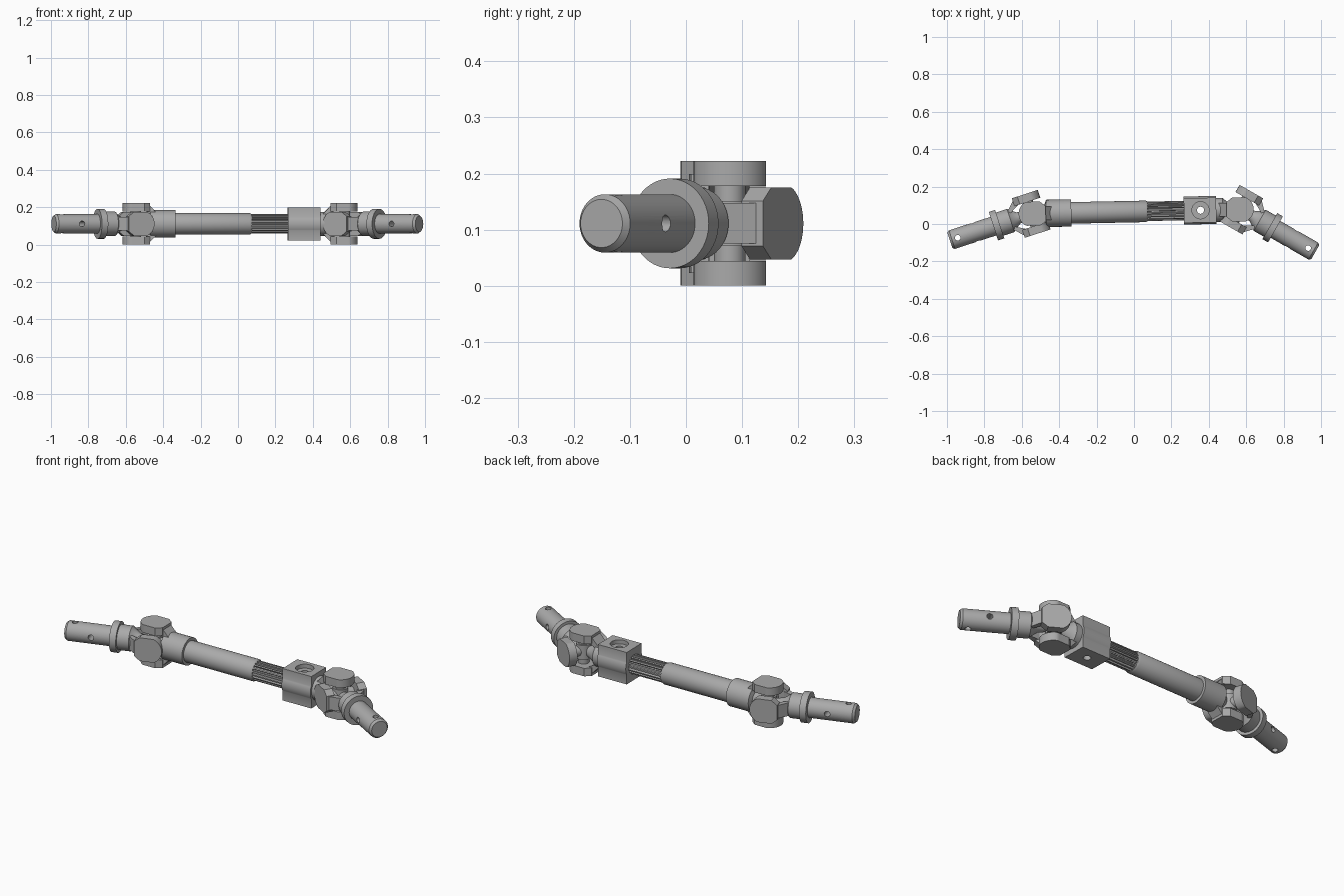
import bpy, bmesh, math
from mathutils import Matrix, Vector

cube = bpy.data.objects.get("Cube")
if cube:
    bpy.data.objects.remove(cube, do_unlink=True)

steel = bpy.data.materials.new("steel grey")
steel.use_nodes = True
steel.diffuse_color = (0.4, 0.4, 0.4, 1)
steel.node_tree.nodes["Principled BSDF"].inputs["Base Color"].default_value = (0.4, 0.4, 0.4, 1)

AXIS_Z = 0.111


def frame(x, y, degrees):
    """Local X runs along a shaft, local Z is up."""
    return Matrix.Translation((x, y, AXIS_Z)) @ Matrix.Rotation(math.radians(degrees), 4, 'Z')


def turn(degrees, axis):
    return Matrix.Rotation(math.radians(degrees), 4, axis)


def finish(name, bm, matrix):
    bmesh.ops.recalc_face_normals(bm, faces=bm.faces)
    mesh = bpy.data.meshes.new(name)
    bm.to_mesh(mesh)
    bm.free()
    mesh.materials.append(steel)
    ob = bpy.data.objects.new(name, mesh)
    bpy.context.collection.objects.link(ob)
    ob.matrix_world = matrix
    return ob


def smooth(ob):
    bpy.ops.object.select_all(action='DESELECT')
    ob.select_set(True)
    bpy.context.view_layer.objects.active = ob
    bpy.ops.object.shade_smooth_by_angle(angle=math.radians(30))


def lathe(name, profile, matrix, steps=48):
    """Turn a (distance, radius) profile about local X."""
    bm = bmesh.new()
    verts = [bm.verts.new((u, 0, r)) for u, r in profile]
    edges = [bm.edges.new(pair) for pair in zip(verts, verts[1:])]
    bmesh.ops.spin(bm, geom=verts + edges, cent=(0, 0, 0), axis=(1, 0, 0),
                   angle=math.tau, steps=steps)
    bmesh.ops.remove_doubles(bm, verts=bm.verts, dist=1e-5)
    return finish(name, bm, matrix)


def rod(name, start, end, radius, matrix, steps=32):
    return lathe(name, [(start, 0), (start, radius), (end, radius), (end, 0)], matrix, steps)


def prism(name, outline, low, high, matrix):
    """Extrude a flat outline along local Z."""
    bm = bmesh.new()
    face = bm.faces.new([bm.verts.new((a, b, low)) for a, b in outline])
    made = bmesh.ops.extrude_face_region(bm, geom=[face])["geom"]
    top = [v for v in made if isinstance(v, bmesh.types.BMVert)]
    bmesh.ops.translate(bm, verts=top, vec=(0, 0, high - low))
    return finish(name, bm, matrix)


def cut(ob, cutter):
    cutter.hide_render = True
    bpy.context.view_layer.update()
    bpy.context.view_layer.objects.active = ob
    mod = ob.modifiers.new("hole", 'BOOLEAN')
    mod.operation = 'DIFFERENCE'
    mod.solver = 'EXACT'
    mod.object = cutter
    bpy.ops.object.modifier_apply(modifier=mod.name)
    bpy.data.objects.remove(cutter, do_unlink=True)


def arc(radius, start, end, count):
    for i in range(count + 1):
        t = math.radians(start + (end - start) * i / count)
        yield Vector((radius * math.cos(t), radius * math.sin(t)))


def fork(name, matrix):
    """Two ears either side of the joint, each with a web back to its collar."""
    outline = [(p.x, max(-0.064, min(0.064, p.y))) for p in arc(0.07, 75, 285, 28)]
    outline += [(0.045, -0.064), (0.075, -0.04), (0.075, 0.04), (0.045, 0.064)]
    for side, angle in (("first", 0), ("second", 180)):
        m = matrix @ turn(angle, 'X')
        smooth(prism(f"{name}_{side}_ear", outline, 0.067, 0.111, m))
        bm = bmesh.new()
        for v in (-0.036, 0.036):
            for u, w in ((0.05, 0.07), (0.075, 0.07), (0.074, 0.098),
                         (0.12, 0.03), (0.12, 0.05)):
                bm.verts.new((u, v, w))
        bmesh.ops.convex_hull(bm, input=bm.verts)
        finish(f"{name}_{side}_web", bm, m)


left_joint, right_joint = Vector((-0.547, 0.055)), Vector((0.57, 0.078))
span = right_joint - left_joint
length = span.length
tilt = math.degrees(math.atan2(span.y, span.x))
middle = frame(*left_joint, tilt)

# End shafts, forks and crosses
for side, joint, angle, inner in (("right", left_joint, 198, tilt),
                                  ("left", right_joint, -29.8, tilt + 180)):
    m = frame(*joint, angle)
    shaft = lathe(f"{side}_end_shaft", [
        (0.035, 0), (0.035, 0.026), (0.075, 0.032), (0.11, 0.056), (0.118, 0.065),
        (0.18, 0.065), (0.18, 0.08), (0.215, 0.08), (0.215, 0.052),
        (0.448, 0.052), (0.46, 0.043), (0.46, 0)], m)
    cut(shaft, rod("upright_hole_cutter", -0.1, 0.1, 0.015,
                   m @ Matrix.Translation((0.416, 0, 0)) @ turn(90, 'Y')))
    cut(shaft, rod("cross_hole_cutter", -0.1, 0.1, 0.015,
                   m @ Matrix.Translation((0.318, 0, 0)) @ turn(90, 'Z')))
    smooth(shaft)
    fork(f"{side}_outer_fork", m @ turn(90, 'X'))
    inward = frame(*joint, inner)
    fork(f"{side}_inner_fork", inward)
    smooth(rod(f"{side}_cross_upright_pin", -0.08, 0.08, 0.028, m @ turn(90, 'Y')))
    smooth(rod(f"{side}_cross_level_pin", -0.08, 0.08, 0.028, m @ turn(90, 'Z')))
    smooth(rod(f"{side}_cross_hub", -0.04, 0.04, 0.038, m @ turn(90, 'Y')))

# Tube with its collar
smooth(lathe("centre_tube", [
    (0.035, 0), (0.035, 0.028), (0.07, 0.05), (0.078, 0.073), (0.212, 0.073),
    (0.212, 0.0575), (0.61, 0.0575), (0.62, 0.052), (0.62, 0)], middle))

# Splined shaft
teeth = 18
spline = []
for i in range(teeth):
    for step, radius in ((0, 0.04), (0.4, 0.04), (0.5, 0.052), (0.9, 0.052)):
        t = math.tau * (i + step) / teeth
        spline.append((radius * math.cos(t), radius * math.sin(t)))
prism("splined_shaft", spline, 0.6, 0.83, middle @ turn(90, 'Y'))

# Clamp block with rounded sides and a counterbored hole
half, tall, bulge = 0.066, 0.088, 0.075
swing = math.degrees(math.acos(half / bulge))
side_arc = [(p.y, p.x) for p in arc(bulge, swing, -swing, 12)]
outline = [(tall, half)] + side_arc + [(-tall, half)]
outline += [(-a, -b) for a, b in outline]
block = prism("clamp_block", outline, 0.814, 0.987, middle @ turn(90, 'Y'))
bore = middle @ Matrix.Translation((0.903, 0, 0)) @ turn(-90, 'Y')
cut(block, rod("counterbore_cutter", 0.066, 0.12, 0.046, bore))
cut(block, rod("bolt_hole_cutter", -0.12, 0.12, 0.019, bore))
smooth(block)

# Neck between the clamp block and its fork
smooth(lathe("clamp_neck", [
    (0.035, 0), (0.035, 0.028), (0.075, 0.045), (0.095, 0.064),
    (length - 0.98, 0.064), (length - 0.98, 0)], frame(*right_joint, tilt + 180)))
